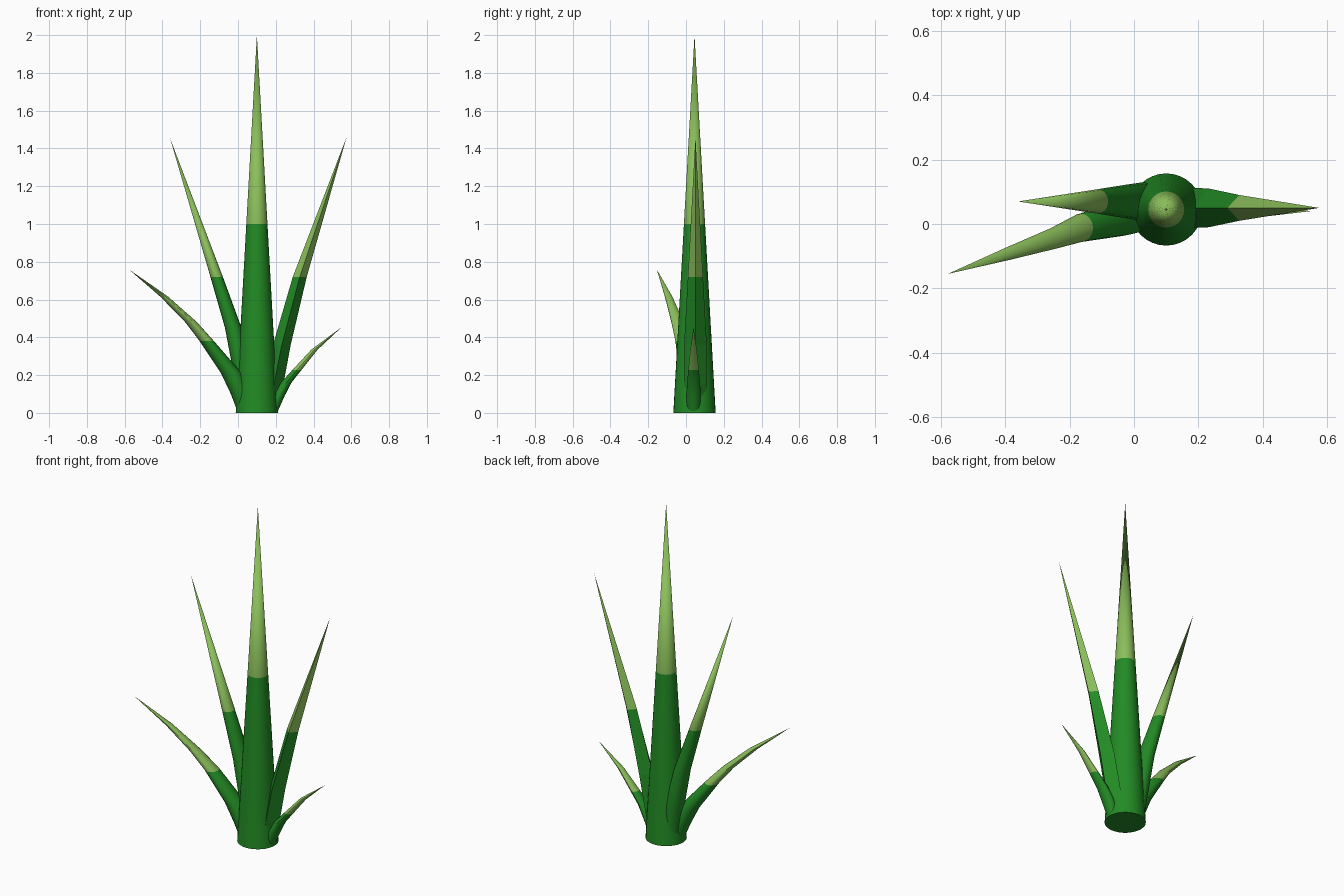
import bpy, bmesh, math

if "Cube" in bpy.data.objects:
    bpy.data.objects.remove(bpy.data.objects["Cube"])


def make_material(name, colour):
    m = bpy.data.materials.new(name)
    m.diffuse_color = (*colour, 1)
    m.use_nodes = True
    m.node_tree.nodes["Principled BSDF"].inputs["Base Color"].default_value = m.diffuse_color
    return m


DARK = make_material("deep green", (0.016, 0.258, 0.018))
LIGHT = make_material("pale tip green", (0.258, 0.52, 0.105))


def leaf(name, rings, tip, sides, smooth=True):
    """Loft horizontal oval rings (x, y, z, rx, ry) to a point; upper half is pale."""
    bm = bmesh.new()
    loops = []
    for x, y, z, rx, ry in rings:
        loops.append([bm.verts.new((x + rx * math.cos(2 * math.pi * i / sides),
                                    y + ry * math.sin(2 * math.pi * i / sides), z))
                      for i in range(sides)])
    top = bm.verts.new(tip)
    bm.faces.new(loops[0][::-1])
    for a, b in zip(loops, loops[1:]):
        for i in range(sides):
            j = (i + 1) % sides
            bm.faces.new((a[i], a[j], b[j], b[i]))
    for i in range(sides):
        bm.faces.new((loops[-1][i], loops[-1][(i + 1) % sides], top))
    # pale colour above half of the leaf height
    for f in bm.faces:
        f.material_index = int(f.calc_center_median().z > tip[2] / 2)
    bmesh.ops.recalc_face_normals(bm, faces=bm.faces[:])
    me = bpy.data.meshes.new(name)
    bm.to_mesh(me)
    bm.free()
    me.materials.append(DARK)
    me.materials.append(LIGHT)
    ob = bpy.data.objects.new(name, me)
    bpy.context.collection.objects.link(ob)
    if smooth:
        bpy.ops.object.select_all(action='DESELECT')
        ob.select_set(True)
        bpy.context.view_layer.objects.active = ob
        bpy.ops.object.shade_smooth_by_angle(angle=math.radians(30))


# Central spike
leaf("central_spike",
     [(0.1, 0.045, 0, 0.112, 0.112), (0.1, 0.045, 1.0, 0.056, 0.056)],
     (0.1, 0.045, 2.0), 32)

# Tall left leaf
leaf("tall_left_leaf",
     [(0.055, 0.06, 0, 0.05, 0.055), (0.03, 0.07, 0.2, 0.052, 0.06),
      (-0.025, 0.07, 0.45, 0.044, 0.052), (-0.113, 0.07, 0.72, 0.033, 0.038)],
     (-0.36, 0.07, 1.455), 16)

# Tall right leaf, diamond section with a ridge
leaf("tall_right_leaf",
     [(0.16, 0.05, 0, 0.045, 0.05), (0.19, 0.05, 0.15, 0.05, 0.062),
      (0.232, 0.05, 0.36, 0.047, 0.06), (0.327, 0.05, 0.72, 0.037, 0.04)],
     (0.575, 0.05, 1.46), 4, smooth=False)

# Low left leaf, arching outwards
leaf("low_left_leaf",
     [(0.05, 0.04, 0, 0.05, 0.05), (0.015, 0.03, 0.1, 0.053, 0.055),
      (-0.035, 0.018, 0.21, 0.055, 0.055), (-0.165, -0.012, 0.38, 0.038, 0.044),
      (-0.25, -0.045, 0.482, 0.031, 0.033), (-0.39, -0.092, 0.615, 0.021, 0.02)],
     (-0.578, -0.155, 0.76), 16)

# Low right leaf, small and arching outwards
leaf("low_right_leaf",
     [(0.175, 0.04, 0, 0.032, 0.035), (0.215, 0.04, 0.09, 0.032, 0.038),
      (0.255, 0.04, 0.16, 0.028, 0.034), (0.312, 0.04, 0.227, 0.024, 0.028),
      (0.405, 0.04, 0.335, 0.017, 0.017)],
     (0.55, 0.04, 0.455), 16)
